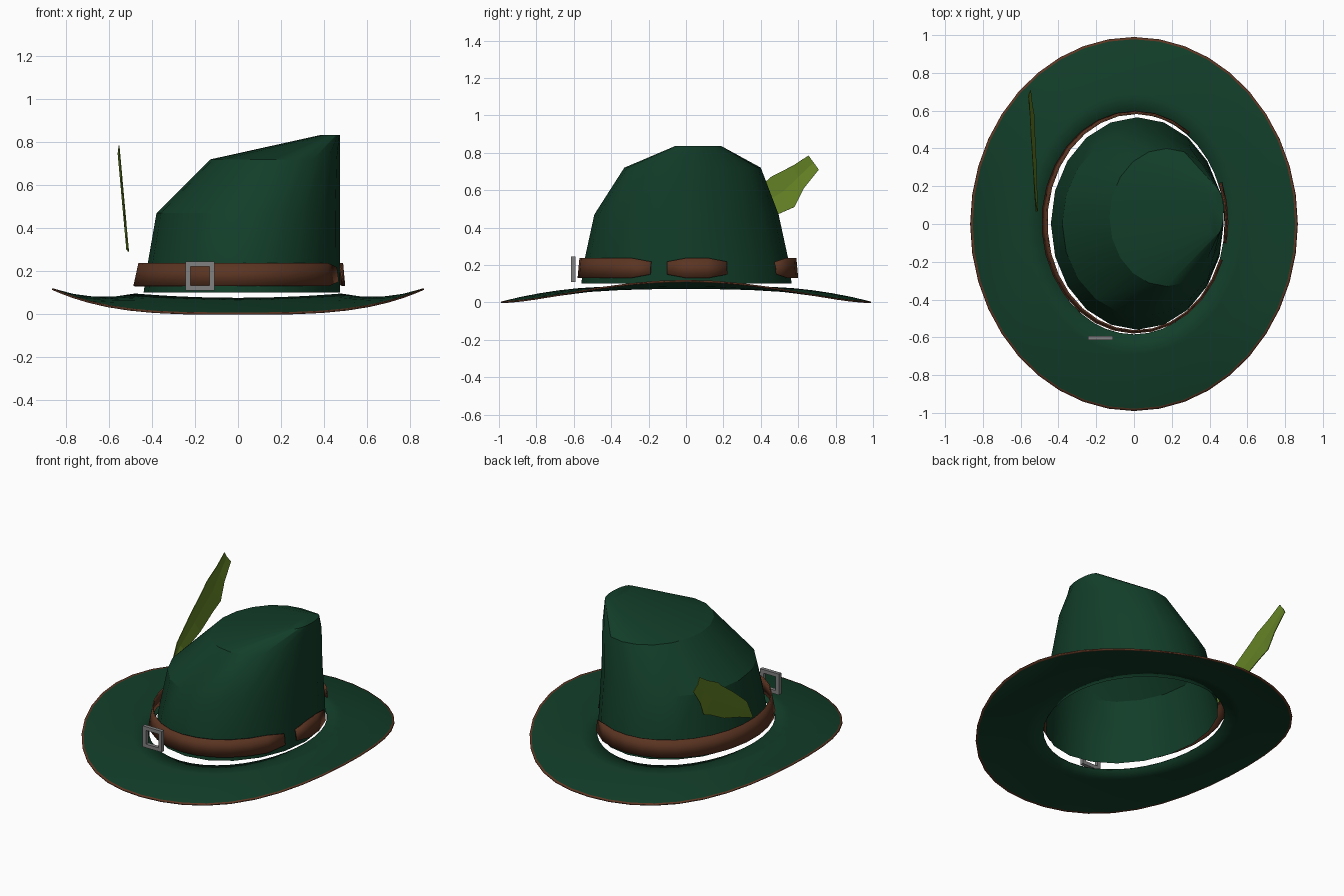
import bpy, bmesh, math
from mathutils import Vector

if "Cube" in bpy.data.objects:
    bpy.data.objects.remove(bpy.data.objects["Cube"])


def material(name, rgb):
    m = bpy.data.materials.new(name)
    m.diffuse_color = (*rgb, 1)
    m.use_nodes = True
    m.node_tree.nodes["Principled BSDF"].inputs["Base Color"].default_value = m.diffuse_color
    return m


GREEN = material("dark green felt", (0.006, 0.047, 0.022))
BROWN = material("brown leather", (0.105, 0.035, 0.016))
GREY = material("grey metal", (0.22, 0.22, 0.22))
OLIVE = material("olive feather", (0.125, 0.22, 0.018))


def make(name, verts, faces, mats, smooth=None, thick=0, offset=-1):
    me = bpy.data.meshes.new(name)
    me.from_pydata(verts, [], faces)
    for m in mats:
        me.materials.append(m)
    ob = bpy.data.objects.new(name, me)
    bpy.context.collection.objects.link(ob)
    if thick:
        s = ob.modifiers.new("thickness", "SOLIDIFY")
        s.thickness, s.offset = thick, offset
    if smooth:
        bpy.context.view_layer.objects.active = ob
        ob.select_set(True)
        bpy.ops.object.shade_smooth_by_angle(angle=math.radians(smooth))
        ob.select_set(False)
    return ob


def loft(rings, closed=True):
    """Vertices and quads joining rings of equal length, ordered upwards."""
    n = len(rings[0])
    verts = [v for r in rings for v in r]
    faces = [(k*n+i, k*n+(i+1) % n, (k+1)*n+(i+1) % n, (k+1)*n+i)
             for k in range(len(rings)-1) for i in range(n if closed else n-1)]
    return verts, faces


# Brim: sides curl up, front and back dip; narrow leather edge
N = 40


def brim_ring(t):
    ring = []
    for i in range(N):
        a = 2*math.pi*i/N
        c = abs(math.cos(a))
        z_in, z_mid = 0.075+0.02*c*c, 0.048+0.032*c*c
        z_out = 0.004+0.116*c**3.4
        z = z_in*2*(t-.5)*(t-1) + z_mid*4*t*(1-t) + z_out*2*t*(t-.5)
        ring.append(((0.48+0.385*t)*math.cos(a), (0.585+0.405*t)*math.sin(a), z))
    return ring


verts, faces = loft([brim_ring(t) for t in (1, .97, .75, .5, .25, 0)])
brim = make("brim", verts, faces, [GREEN, BROWN], 40, 0.008)
for p in brim.data.polygons:
    p.material_index = 1 if p.index < N else 0

# Crown: stacked slices sharing an upright right wall, open underneath
SLICES = [(0.10, -.44, .475, -.56, .565), (0.24, -.42, .475, -.54, .545),
          (0.47, -.38, .475, -.49, .495), (0.72, -.13, .475, -.33, .40),
          (0.835, .39, .475, -.06, .19)]
M = 20
rings = []
for z, x0, x1, y0, y1 in SLICES:
    rings.append([((x0+x1)/2 + (x1-x0)/2*math.cos(2*math.pi*i/M),
                   (y0+y1)/2 + (y1-y0)/2*math.sin(2*math.pi*i/M), z) for i in range(M)])
verts, faces = loft(rings)
faces.append(tuple(range(len(verts)-M, len(verts))))
make("crown", verts, faces, [GREEN], 25)


# Hat band: leather strips, with gaps on the right side
def band(name, start, end):
    steps = max(3, round((end-start)/12))
    low, high = [], []
    for i in range(steps+1):
        a = math.radians(start+(end-start)*i/steps)
        nip = 0.02 if i in (0, steps) else 0
        low.append((.005+.495*math.cos(a), .01+.59*math.sin(a), .13+nip))
        high.append((.012+.478*math.cos(a), .01+.58*math.sin(a), .238-nip))
    v, f = loft([low, high], False)
    make(name, v, f, [BROWN], 30, 0.008)


band("band", 54, 340)
band("band_side_patch", -11, 21)

# Buckle: square metal frame with a bevelled outline
rings = []
for h, y in ((.044, -.592), (.067, -.592), (.067, -.615), (.044, -.615), (.044, -.592)):
    rings.append([(-.177+sx*h, y, .177+sz*h) for sx, sz in ((-1, -1), (1, -1), (1, 1), (-1, 1))])
buckle = make("buckle", *loft(rings), [GREY])
bm = bmesh.new()
bm.from_mesh(buckle.data)
bmesh.ops.remove_doubles(bm, verts=bm.verts, dist=1e-4)
bmesh.ops.recalc_face_normals(bm, faces=bm.faces)
bm.to_mesh(buckle.data)
bm.free()

# Feather: thin blade of paired lower and upper edge points, creased at its middle
LOWER = [(.07, .29), (.20, .345), (.36, .40), (.50, .475), (.58, .51), (.63, .61), (.71, .71)]
UPPER = [(.065, .31), (.13, .42), (.28, .54), (.42, .64), (.46, .675), (.57, .73), (.655, .785)]


def blade(p, bulge=0):
    return (-.51-.09*(p[1]-.29)-bulge, p[0], p[1])


mid = [((a[0]+b[0])/2, (a[1]+b[1])/2) for a, b in zip(LOWER, UPPER)]
verts, faces = loft([[blade(p) for p in LOWER], [blade(p, .008) for p in mid],
                     [blade(p) for p in UPPER]], False)
make("feather", verts, faces, [OLIVE], None, 0.004, 0)
